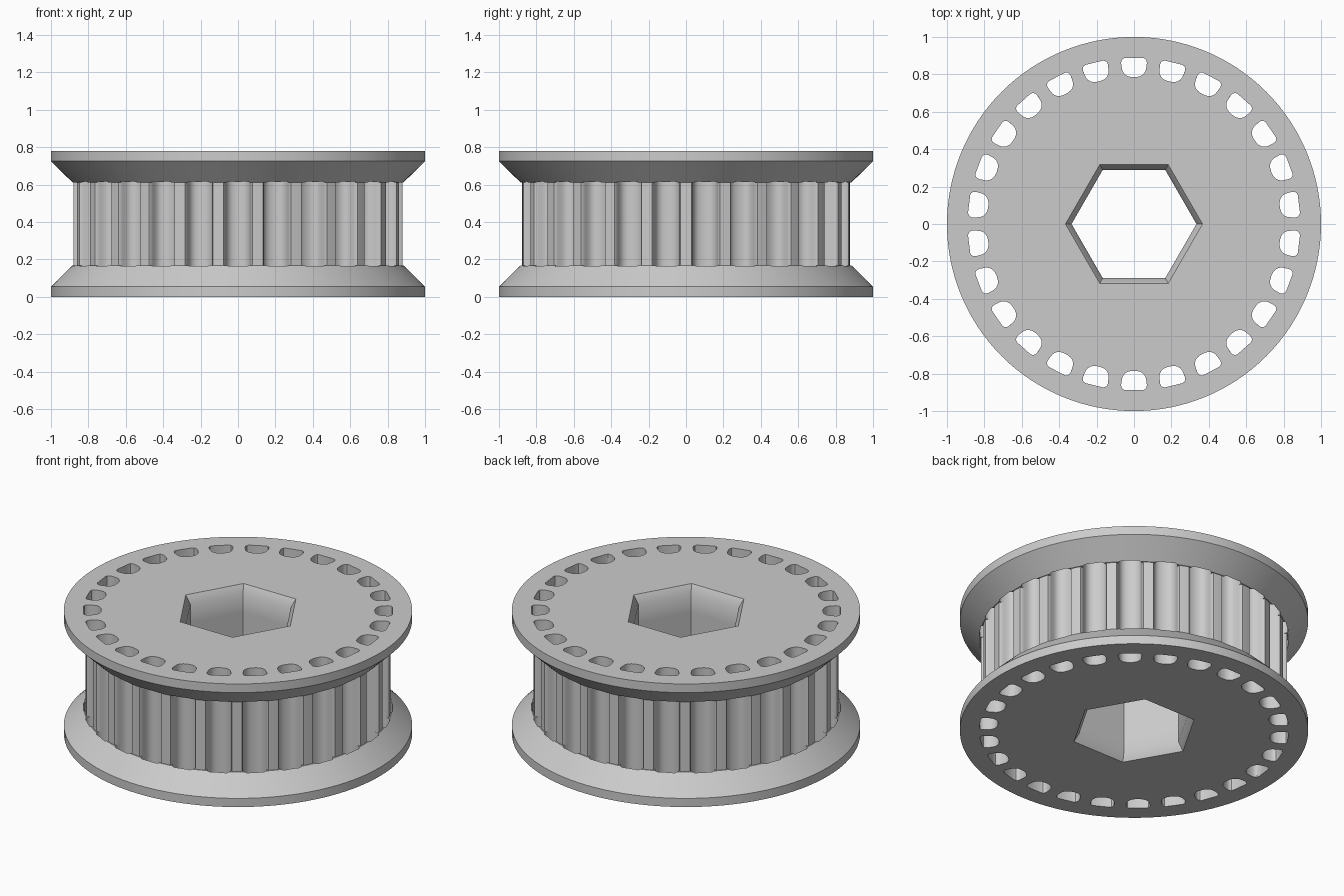
import bpy, bmesh, math

cube = bpy.data.objects.get("Cube")
if cube:
    bpy.data.objects.remove(cube, do_unlink=True)

TEETH = 26
HEIGHT = 0.78
FLANGE = 0.168          # height of one flange
RIM = 0.055             # straight part of the flange edge

grey = bpy.data.materials.new("plain grey")
grey.use_nodes = True
grey.diffuse_color = (0.6, 0.6, 0.6, 1)
grey.node_tree.nodes["Principled BSDF"].inputs["Base Color"].default_value = (0.6, 0.6, 0.6, 1)


def circle(radius, sides):
    return [(radius * math.cos(math.tau * i / sides),
             radius * math.sin(math.tau * i / sides)) for i in range(sides)]


def around(profile, tooth):
    """Place (sideways, outward) points at the angle of one tooth gap."""
    a = math.pi / 2 + math.tau * tooth / TEETH
    c, s = math.cos(a), math.sin(a)
    return [(r * c - t * s, r * s + t * c) for t, r in profile]


def loft(bm, sections):
    """Closed solid through stacked outlines, each (outline, z)."""
    rings = [[bm.verts.new((x, y, z)) for x, y in outline] for outline, z in sections]
    n = len(rings[0])
    for low, high in zip(rings, rings[1:]):
        for i in range(n):
            j = (i + 1) % n
            bm.faces.new((low[i], low[j], high[j], high[i]))
    bm.faces.new(rings[0][::-1])
    bm.faces.new(rings[-1])


def make(name, solids):
    bm = bmesh.new()
    for sections in solids:
        loft(bm, sections)
    bmesh.ops.recalc_face_normals(bm, faces=bm.faces)
    mesh = bpy.data.meshes.new(name)
    bm.to_mesh(mesh)
    bm.free()
    mesh.materials.append(grey)
    ob = bpy.data.objects.new(name, mesh)
    bpy.context.collection.objects.link(ob)
    return ob


def finish(ob, cutters):
    bpy.ops.object.select_all(action='DESELECT')
    ob.select_set(True)
    bpy.context.view_layer.objects.active = ob
    for cutter in cutters:
        mod = ob.modifiers.new("cut", 'BOOLEAN')
        mod.operation = 'DIFFERENCE'
        mod.solver = 'EXACT'
        mod.object = cutter
        bpy.ops.object.modifier_apply(modifier=mod.name)
    bpy.ops.object.shade_smooth_by_angle(angle=math.radians(30))


def mirrored(half):
    return [(-t, r) for t, r in half] + [(t, r) for t, r in half[-2::-1]]


# Rounded tooth gap, from its flank down to the root
root = [(0.066, 0.84), (0.062, 0.82), (0.055, 0.807), (0.044, 0.796),
        (0.03, 0.789), (0.015, 0.786), (0, 0.785)]
gap = mirrored([(0.077, 0.876), (0.071, 0.867), (0.068, 0.855)] + root)
slot = mirrored([(0.048, 0.888), (0.06, 0.883), (0.067, 0.873), (0.069, 0.86)] + root)

# Cutters: chamfered hexagonal bore and the ring of slots
bore = make("bore_cutter", [[(circle(0.373, 6), -0.01), (circle(0.334, 6), 0.05),
                             (circle(0.334, 6), HEIGHT - 0.05), (circle(0.373, 6), HEIGHT + 0.01)]])
slots = make("slot_cutter", [[(around(slot, k), -0.1), (around(slot, k), HEIGHT + 0.1)]
                             for k in range(TEETH)])

# Flanges
wide, narrow = circle(1.0, 128), circle(0.885, 128)
bottom = make("bottom_flange", [[(wide, 0), (wide, RIM), (narrow, FLANGE)]])
top = make("top_flange", [[(narrow, HEIGHT - FLANGE), (wide, HEIGHT - RIM), (wide, HEIGHT)]])

# Toothed barrel between the flanges
outline = []
for k in range(TEETH):
    outline += around(gap[::-1], k)[::-1]
    outline += around([(0, 0.88)], k + 0.5)
if outline[0][0] < outline[len(gap) - 1][0]:
    outline = []
    for k in range(TEETH):
        outline += around(gap[::-1], k) + around([(0, 0.88)], k + 0.5)
barrel = make("toothed_barrel", [[(outline, FLANGE), (outline, HEIGHT - FLANGE)]])

finish(bottom, [bore, slots])
finish(top, [bore, slots])
finish(barrel, [bore])

for cutter in (bore, slots):
    bpy.data.objects.remove(cutter, do_unlink=True)
